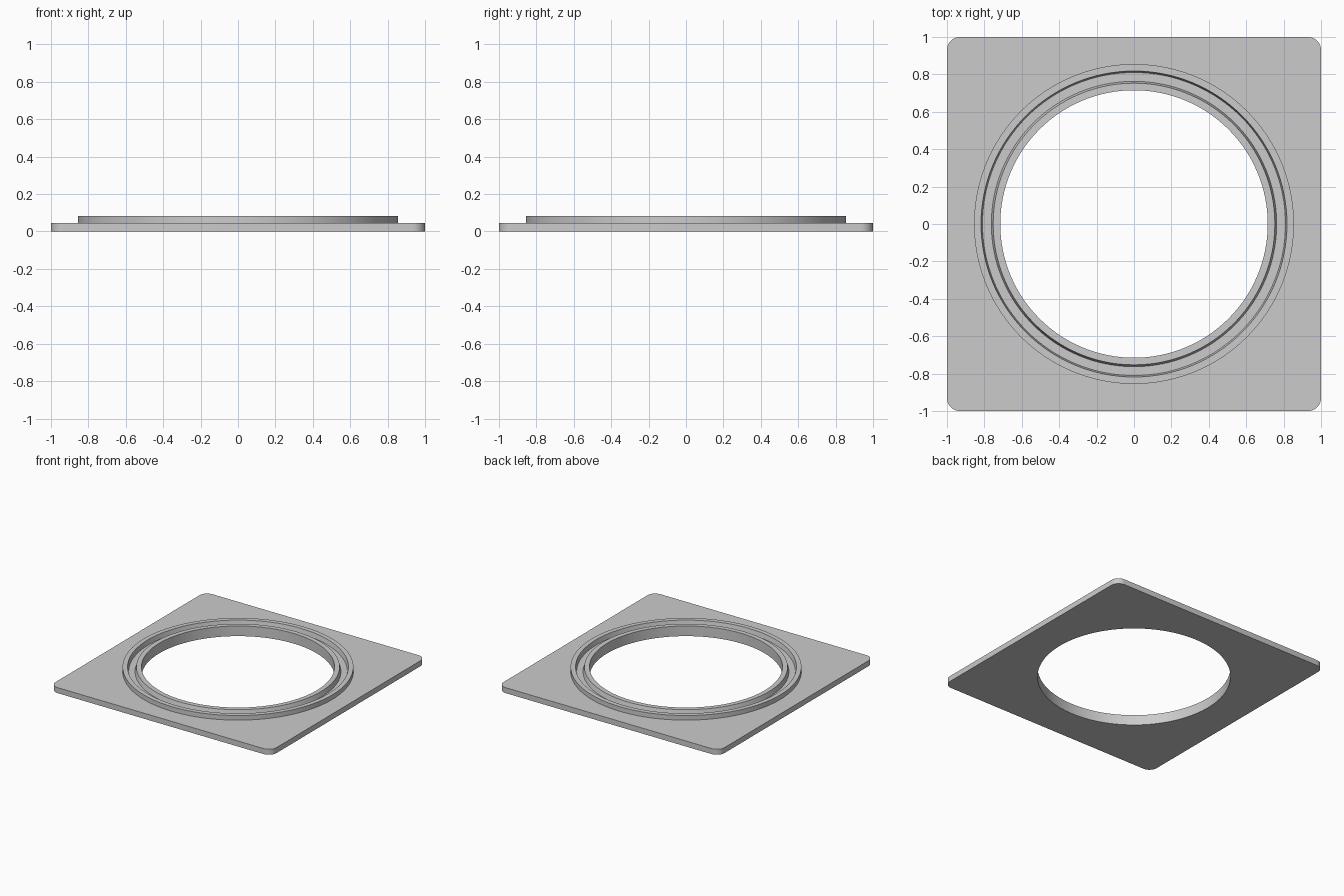
import bpy
import bmesh
from math import cos, sin, pi, tau

cube = bpy.data.objects.get("Cube")
if cube:
    bpy.data.objects.remove(cube, do_unlink=True)

# Sizes
RING_OUTER, HOLE = 0.855, 0.715
PLATE_TOP, RING_TOP, GROOVE_FLOOR = 0.045, 0.083, 0.045
CORNER, STEPS, SEGMENTS = 0.07, 8, 128

# Single grey material
grey = bpy.data.materials.new("plain grey")
grey.use_nodes = True
colour = (0.6, 0.6, 0.6, 1)
grey.diffuse_color = colour
grey.node_tree.nodes["Principled BSDF"].inputs["Base Color"].default_value = colour


def finish(bm, name):
    """Turn a bmesh into a smooth shaded object with sharp edges kept."""
    bmesh.ops.recalc_face_normals(bm, faces=bm.faces)
    mesh = bpy.data.meshes.new(name)
    bm.to_mesh(mesh)
    bm.free()
    mesh.materials.append(grey)
    obj = bpy.data.objects.new(name, mesh)
    bpy.context.collection.objects.link(obj)
    bpy.ops.object.select_all(action="DESELECT")
    obj.select_set(True)
    bpy.context.view_layer.objects.active = obj
    bpy.ops.object.shade_smooth_by_angle(angle=pi / 6)
    return obj


def edge_loop(bm, points):
    verts = [bm.verts.new((x, y, 0)) for x, y in points]
    return [bm.edges.new((v, verts[i - 1])) for i, v in enumerate(verts)]


# Square plate with rounded corners and a round opening
bm = bmesh.new()
outline = []
for q, (sx, sy) in enumerate([(1, 1), (-1, 1), (-1, -1), (1, -1)]):
    for i in range(STEPS + 1):
        a = (q + i / STEPS) * pi / 2
        outline.append((sx * (1 - CORNER) + CORNER * cos(a),
                        sy * (1 - CORNER) + CORNER * sin(a)))
circle = [(RING_OUTER * cos(tau * i / SEGMENTS), RING_OUTER * sin(tau * i / SEGMENTS))
          for i in range(SEGMENTS)]
edges = edge_loop(bm, outline) + edge_loop(bm, circle)
bmesh.ops.triangle_fill(bm, use_beauty=True, edges=edges)
sheet = bmesh.ops.extrude_face_region(bm, geom=bm.faces[:])
top = [v for v in sheet["geom"] if isinstance(v, bmesh.types.BMVert)]
bmesh.ops.translate(bm, verts=top, vec=(0, 0, PLATE_TOP))
finish(bm, "base_plate")

# Raised ring with a groove in its top, turned from a closed profile
profile = [(HOLE, 0), (RING_OUTER, 0), (RING_OUTER, RING_TOP), (0.818, RING_TOP),
           (0.81, GROOVE_FLOOR), (0.763, GROOVE_FLOOR), (0.753, RING_TOP), (HOLE, RING_TOP)]
bm = bmesh.new()
verts = [bm.verts.new((r, 0, z)) for r, z in profile]
section = [bm.edges.new((v, verts[i - 1])) for i, v in enumerate(verts)]
bmesh.ops.spin(bm, geom=verts + section, cent=(0, 0, 0), axis=(0, 0, 1),
               angle=tau, steps=SEGMENTS, use_merge=True)
bmesh.ops.remove_doubles(bm, verts=bm.verts, dist=0.0001)
finish(bm, "grooved_ring")
